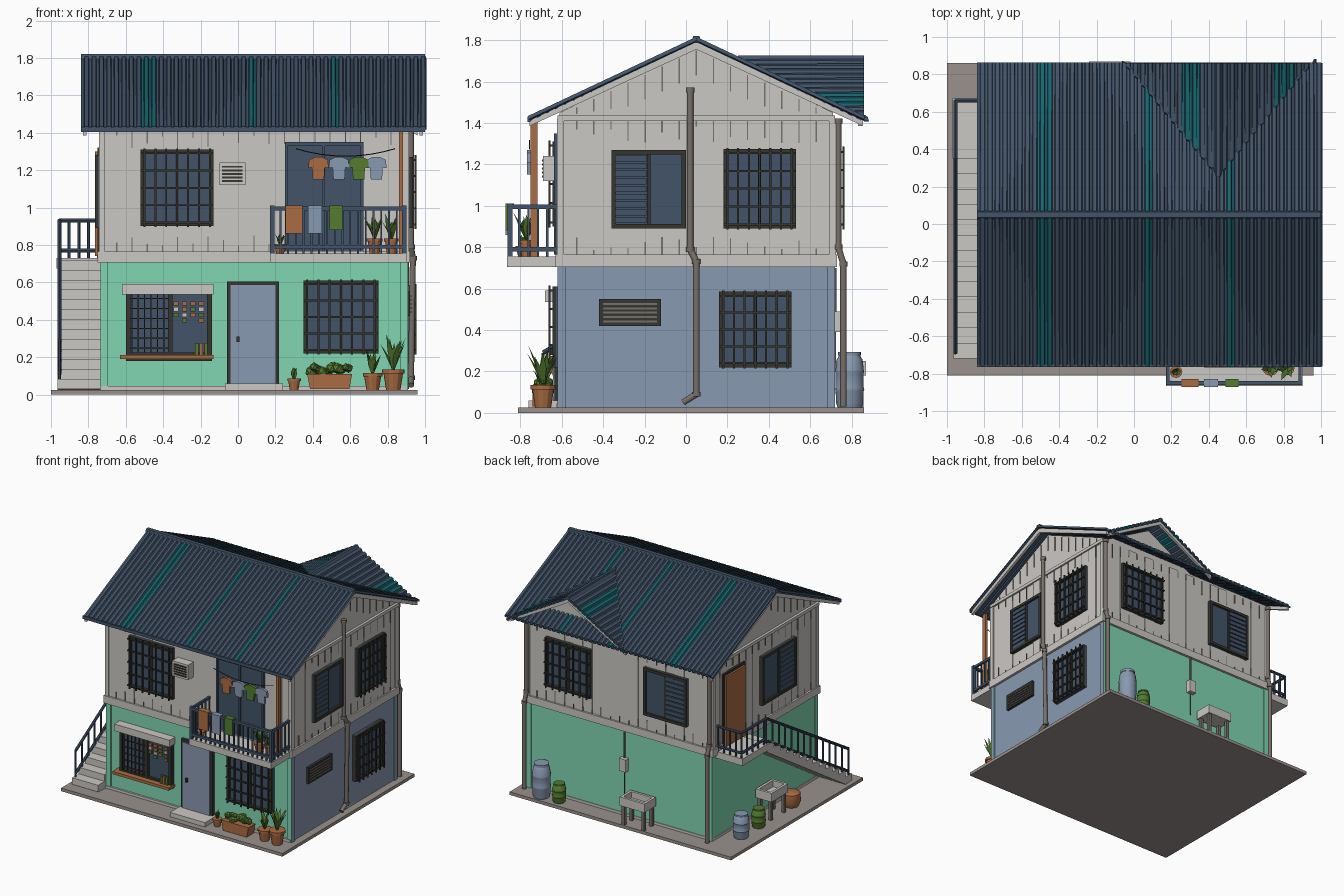
import bpy, bmesh, math, random
from mathutils import Vector

if "Cube" in bpy.data.objects:
    bpy.data.objects.remove(bpy.data.objects["Cube"])
random.seed(4)

COL = dict(siding=(.60, .58, .55), mint=(.22, .67, .45), blue=(.25, .32, .44), navy=(.055, .088, .14),
           teal=(.01, .13, .16), frame=(.035, .035, .03), orange=(.40, .15, .055), green=(.09, .20, .03),
           pipe=(.19, .165, .145), slab=(.32, .285, .265))
MAT = {}
for k, c in COL.items():
    MAT[k] = bpy.data.materials.new(k)
    MAT[k].diffuse_color = (*c, 1)

WALL = {'front': (0, -1, -.61), 'back': (0, 1, .71), 'right': (1, 1, .9), 'left': (1, -1, -.73)}


class Part:
    """Collects coloured primitives into one mesh object."""
    def __init__(self, name):
        self.name, self.bm, self.mats = name, bmesh.new(), []

    def m(self, k):
        if k not in self.mats:
            self.mats.append(k)
        return self.mats.index(k)

    def face(self, vs, k):
        self.bm.faces.new(vs).material_index = self.m(k)

    def prism(self, pts, axis, a, b, k):
        def at(p, t):
            c = list(p)
            c.insert(axis, t)
            return self.bm.verts.new(c)
        A, B = [at(p, a) for p in pts], [at(p, b) for p in pts]
        self.face(A, k)
        self.face(B[::-1], k)
        for i in range(len(pts)):
            self.face((A[i - 1], A[i], B[i], B[i - 1]), k)

    def box(self, x0, x1, y0, y1, z0, z1, k):
        self.prism([(x0, y0), (x1, y0), (x1, y1), (x0, y1)], 2, z0, z1, k)

    def wbox(self, side, u0, u1, d0, d1, v0, v1, k):
        ax, s, o = WALL[side]
        a, b = sorted((o + s * d0, o + s * d1))
        self.box(*((a, b, u0, u1) if ax else (u0, u1, a, b)), v0, v1, k)

    def rings(self, items, k, n=12):
        """Loft circles given as (centre, direction, radius)."""
        R = []
        for c, d, r in items:
            q = Vector((0, 0, 1)).rotation_difference(Vector(d))
            R.append([self.bm.verts.new(Vector(c) + q @ Vector((r * math.cos(2 * math.pi * i / n),
                      r * math.sin(2 * math.pi * i / n), 0))) for i in range(n)])
        for A, B in zip(R, R[1:]):
            for i in range(n):
                self.face((A[i - 1], A[i], B[i], B[i - 1]), k)
        self.face(R[0][::-1], k)
        self.face(R[-1], k)

    def rod(self, p, q, r, k, n=8):
        d = Vector(q) - Vector(p)
        self.rings([(p, d, r), (q, d, r)], k, n)

    def lathe(self, x, y, prof, k, n=16):
        self.rings([((x, y, z), (0, 0, 1), r) for z, r in prof], k, n)

    def done(self, smooth=False):
        bmesh.ops.recalc_face_normals(self.bm, faces=self.bm.faces)
        me = bpy.data.meshes.new(self.name)
        self.bm.to_mesh(me)
        ob = bpy.data.objects.new(self.name, me)
        bpy.context.collection.objects.link(ob)
        for k in self.mats:
            me.materials.append(MAT[k])
        if smooth:
            bpy.context.view_layer.objects.active = ob
            ob.select_set(True)
            bpy.ops.object.shade_smooth_by_angle(angle=math.radians(40))
            ob.select_set(False)
        return ob


# Base slab, door step and ground floor walls (right side blue)
p = Part('base_slab'); p.box(-1, .96, -.81, .86, 0, .025, 'slab'); p.done()
p = Part('door_step'); p.box(-.07, .24, -.76, -.6, .025, .06, 'siding'); p.done()
p = Part('ground_floor_walls')
p.box(-.73, .9, -.61, .71, .025, .72, 'mint')
for x in (-.735, .87):
    for y in (-.62, .68):
        p.box(x, x + .04, y, y + .04, .025, .72, 'mint')
bi = p.m('blue')
bmesh.ops.recalc_face_normals(p.bm, faces=p.bm.faces)
for f in p.bm.faces:
    if f.normal.x > .9 and f.calc_center_median().x > .8:
        f.material_index = bi
p.done()
p = Part('plinth'); p.box(-.735, .9, -.625, .715, .025, .045, 'siding'); p.done()
p = Part('floor_belt'); p.box(-.75, .92, -.63, .73, .705, .765, 'siding'); p.done()

# Upper storey with gable ends and rear cross gable
p = Part('upper_walls')
p.prism([(-.61, .75), (.71, .75), (.71, 1.45), (.05, 1.765), (-.61, 1.45)], 0, -.73, .9, 'siding')
p.prism([(.0, 1.40), (.9, 1.40), (.9, 1.43), (.45, 1.68), (.0, 1.43)], 1, .3, .71, 'siding')
p.done()
p = Part('siding_planks')
for side, (ax, s, o) in WALL.items():
    lo, hi = (-.61, .71) if ax else (-.73, .9)
    n = round((hi - lo) / .082)
    w = (hi - lo) / n
    for i in range(n):
        u = lo + i * w
        p.wbox(side, u, u + w, 0, random.uniform(.003, .01), .765, 1.43, 'siding')
        top = random.uniform(.03, .12)
        p.wbox(side, u - .003, u + .003, 0, .0115, 1.42 - top, 1.42, 'pipe')
        p.wbox(side, u - .003, u + .003, 0, .0115, .765, .765 + random.uniform(.02, .09), 'pipe')
        if ax and i:
            zt = 1.75 - abs(u - .05) * .475
            p.wbox(side, u - .003, u + .003, 0, .005, zt - min(.12, (zt - 1.43) * .7), zt, 'pipe')
    if ax:
        p.wbox(side, lo - .01, hi + .01, 0, .02, 1.41, 1.435, 'siding')
    for u in (lo - .012, hi - .02):
        p.wbox(side, u, u + .032, 0, .014, .765, 1.42, 'siding')
p.done()


# Corrugated roof sheets with teal stripes
def sheet(name, x0, x1, lowf, highf, stripes):
    p = Part(name)
    n = round((x1 - x0) / .04)
    cols = []
    for i in range(n):
        for t, h in ((0, 0), (.5, 0), (.6, .014), (.9, .014)):
            cols.append((x0 + (i + t) * (x1 - x0) / n, h))
    cols.append((x1, 0))
    V = [[p.bm.verts.new(f(x, h)) for f in (lowf, highf)] for x, h in cols]
    for A, B in zip(V, V[1:]):
        xm = (A[0].co.x + B[0].co.x) / 2
        p.face((A[0], B[0], B[1], A[1]), 'teal' if any(a < xm < b for a, b in stripes) else 'navy')
    sol = p.done().modifiers.new('thick', 'SOLIDIFY')
    sol.thickness, sol.offset = .014, 0


ST = [(-.53, -.445), (.06, .1), (.49, .535)]
sheet('main_roof_front', -.84, 1, lambda x, h: (x, -.76, 1.415 + h), lambda x, h: (x, .05, 1.795 + h), ST)
sheet('main_roof_back', -.84, 1, lambda x, h: (x, .86, 1.415 + h), lambda x, h: (x, .05, 1.795 + h), ST)
cz = lambda x: 1.705 - .57 * abs(x - .45)
sheet('cross_gable_roof', -.06, .97, lambda x, h: (x, .86, cz(x) + h),
      lambda x, h: (x, .05 + (1.80 - cz(x)) / .47, cz(x) + h), [(.25, .35), (.75, .85)])
p = Part('ridge_caps')
p.prism([(.025, 1.785), (.035, 1.82), (.065, 1.82), (.075, 1.785)], 0, -.84, 1, 'navy')
p.prism([(.425, 1.70), (.44, 1.725), (.46, 1.725), (.475, 1.70)], 1, .25, .86, 'navy')
p.box(-.84, 1, -.765, -.75, 1.405, 1.43, 'navy')
p.done()
p = Part('barge_boards')
for x in (-.83, .97):
    p.prism([(-.755, 1.41), (.05, 1.79), (.855, 1.41), (.855, 1.385), (.05, 1.755), (-.755, 1.385)], 0, x, x + .02, 'siding')
p.prism([(-.06, 1.41), (.45, 1.70), (.96, 1.41), (.96, 1.385), (.45, 1.67), (-.06, 1.385)], 1, .83, .85, 'siding')
p.done()


# Windows: barred cages, shutters
def window(name, side, u0, u1, v0, v1, kind):
    p = Part(name)
    f = .022
    W = lambda *a: p.wbox(side, *a)
    W(u0, u1, 0, .018, v0, v1, 'navy')
    for a, b in ((u0, u0 + f), (u1 - f, u1)):
        W(a, b, 0, .035, v0, v1, 'frame')
    for a, b in ((v0, v0 + f), (v1 - f, v1)):
        W(u0, u1, 0, .035, a, b, 'frame')
    um = (u0 + u1) / 2
    W(um - .008, um + .008, 0, .026, v0, v1, 'frame')
    if kind == 'bars':
        for i in range(7):
            u = u0 + .02 + (u1 - u0 - .04) * i / 6
            W(u - .005, u + .005, .045, .055, v0 - .005, v1 + .005, 'frame')
        for i in range(5):
            v = v0 + .02 + (v1 - v0 - .04) * i / 4
            W(u0, u1, .04, .05, v - .005, v + .005, 'frame')
            for u in (u0, u1 - .01):
                W(u, u + .01, 0, .05, v - .005, v + .005, 'frame')
    else:
        n = 9
        for i in range(n):
            v = v0 + f + (v1 - v0 - 2 * f) * i / n
            W(u0 + f, um - .01, .015, .03, v + .004, v + (v1 - v0) / n * .8, 'navy')
    p.done()


window('upper_front_window', 'front', -.52, -.13, .9, 1.31, 'bars')
window('lower_front_window', 'front', .35, .75, .22, .61, 'bars')
window('upper_right_window', 'right', .18, .53, .89, 1.275, 'bars')
window('upper_right_shutter', 'right', -.36, 0, .89, 1.27, 'shutter')
window('lower_right_window', 'right', .16, .51, .22, .585, 'bars')
window('upper_back_window', 'back', .33, .73, .89, 1.28, 'bars')
window('upper_back_shutter', 'back', -.52, -.14, .89, 1.27, 'shutter')
window('upper_left_shutter', 'left', -.31, .12, .89, 1.28, 'shutter')
p = Part('right_wall_vent')
p.wbox('right', -.42, -.12, 0, .02, .42, .55, 'frame')
for i in range(5):
    p.wbox('right', -.40, -.14, .02, .027, .437 + i * .021, .447 + i * .021, 'pipe')
p.done()
p = Part('air_vent_box')
p.wbox('front', -.1, .04, 0, .08, 1.12, 1.24, 'siding')
for i in range(5):
    p.wbox('front', -.085, .025, .08, .086, 1.137 + i * .019, 1.147 + i * .019, 'frame')
p.done()

# Doors
p = Part('front_door')
p.wbox('front', -.06, .22, 0, .025, .055, .605, 'frame')
p.wbox('front', -.04, .2, .025, .033, .06, .585, 'blue')
p.wbox('front', -.008, .008, .03, .05, .28, .31, 'frame')
p.done()
p = Part('balcony_doors')
p.wbox('front', .25, .67, 0, .018, .765, 1.35, 'navy')
for u in (.25, .45, .655):
    p.wbox('front', u, u + .015, 0, .028, .765, 1.35, 'navy')
p.wbox('front', .25, .67, 0, .028, 1.33, 1.35, 'navy')
p.done()
p = Part('landing_door')
p.wbox('left', .32, .60, 0, .02, .74, 1.32, 'frame')
p.wbox('left', .34, .58, .02, .035, .74, 1.30, 'orange')
p.done()

# Shop window with counter, awning and hanging goods
p = Part('shop_window')
p.wbox('front', -.60, -.14, 0, .012, .2, .54, 'navy')
for u in (-.60, -.375, -.165):
    p.wbox('front', u, u + .025, 0, .035, .2, .54, 'frame')
p.wbox('front', -.60, -.14, 0, .035, .18, .225, 'frame')
p.wbox('front', -.63, -.13, 0, .08, .19, .212, 'orange')
p.wbox('front', -.62, -.13, 0, .07, .535, .59, 'siding')
for i in range(6):
    p.wbox('front', -.57 + i * .034, -.564 + i * .034, .02, .028, .22, .54, 'frame')
    p.wbox('front', -.58, -.37, .018, .026, .245 + i * .053, .251 + i * .053, 'frame')
for i in range(4):
    for j in range(3 + (i % 2)):
        u, v = -.345 + i * .045, .475 - j * .03
        p.wbox('front', u, u + .028, .02, .029, v, v + .022, ('orange', 'green', 'siding')[(i + 2 * j) % 3 if j else 0])
for i in range(3):
    p.wbox('front', -.23 + i * .025, -.212 + i * .025, .03, .05, .212, .275, ('green', 'orange', 'green')[i])
p.done()

# Balcony: slab, railing, post, towels, clothesline
p = Part('balcony_slab'); p.box(.17, .9, -.865, -.6, .705, .755, 'siding'); p.done()
p = Part('balcony_railing')
for z in (.79, .995):
    p.box(.175, .895, -.86, -.84, z - .01, z + .01, 'navy')
    for x in (.175, .88):
        p.box(x, x + .016, -.85, -.62, z - .01, z + .01, 'navy')
for i in range(18):
    x = .18 + i * .0415
    p.box(x, x + .01, -.855, -.845, .755, .995, 'navy')
for x in (.172, .876):
    p.box(x, x + .024, -.862, -.838, .755, 1.01, 'navy')
    for i in range(5):
        p.box(x + .006, x + .016, -.81 + i * .045, -.80 + i * .045, .755, .995, 'navy')
p.done()
p = Part('balcony_post'); p.box(.862, .882, -.75, -.717, .755, 1.42, 'orange'); p.done()
p = Part('railing_towels')
for x0, x1, z, k in ((.255, .345, .86, 'orange'), (.375, .45, .86, 'blue'), (.49, .56, .88, 'green')):
    p.box(x0, x1, -.872, -.862, z, 1.01, k)
    p.box(x0, x1, -.87, -.83, 1.005, 1.012, k)
p.done()
p = Part('clothesline')
L = [(.31 + .53 * i / 8, -.755, 1.315 - .04 * (1 - (i / 4 - 1) ** 2)) for i in range(9)]
for a, b in zip(L, L[1:]):
    p.rod(a, b, .003, 'frame', 5)
for x, k in ((.43, 'orange'), (.54, 'blue'), (.645, 'green'), (.74, 'blue')):
    p.prism([(x + s * a, z) for s, a, z in ((-1, .03, 1.15), (-1, .034, 1.215), (-1, .055, 1.21), (-1, .05, 1.255), (-1, .02, 1.27),
            (1, .02, 1.27), (1, .05, 1.255), (1, .055, 1.21), (1, .034, 1.215), (1, .03, 1.15))], 1, -.768, -.748, k)
p.done()

# Outside stair, landing and railing
N, DY, DZ = 13, 1.07 / 13, .69 / 13
p = Part('outside_stairs')
prof = []
for i in range(N):
    prof += [(-.72 + i * DY, .03 + i * DZ), (-.72 + i * DY, .03 + (i + 1) * DZ)]
prof += [(.35, .72), (.35, .66), (-.64, .025)]
p.prism(prof, 0, -.965, -.735, 'siding')
p.box(-.97, -.73, .35, .67, .675, .73, 'siding')
p.done()
p = Part('stair_railing')
X = -.955
for h in (.05, .23):
    p.rod((X, -.69, .06 + h), (X, .35, .70 + h), .011, 'navy')
for i in range(N + 1):
    y, z = -.69 + i * .08, .06 + i * .0492
    p.rod((X, y, z), (X, y, z + .23), .008, 'navy', 6)
for z in (.77, .93):
    p.rod((X, .35, z), (X, .66, z), .011, 'navy')
    p.rod((X, .66, z), (-.74, .66, z), .011, 'navy')
for i in range(5):
    p.rod((X, .38 + i * .07, .73), (X, .38 + i * .07, .93), .008, 'navy', 6)
    p.rod((X + i * .052, .66, .73), (X + i * .052, .66, .93), .008, 'navy', 6)
p.done(True)

# Downpipes with collars
p = Part('downpipes')
for pts in ([(.925, .02, 1.56), (.925, .02, .79), (.935, .05, .73), (.925, .05, .09), (.925, -.015, .05)],
            [(.9, .735, 1.41), (.9, .735, .8), (.9, .76, .72), (.9, .76, .03)],
            [(-.72, .735, 1.41), (-.72, .735, .8), (-.72, .76, .72), (-.72, .76, .03)]):
    for a, b in zip(pts, pts[1:]):
        p.rod(a, b, .016, 'pipe', 10)
    for x, y, z in pts[:-1]:
        p.rod((x, y, z - .012), (x, y, z + .012), .021, 'pipe', 10)
p.done(True)
p = Part('meter_box')
p.box(.01, .07, .71, .75, .39, .49, 'siding')
p.rod((.04, .72, .49), (.04, .72, .7), .007, 'pipe')
p.rod((.04, .72, .2), (.04, .72, .39), .005, 'pipe')
p.done()


# Wash sinks on legs
def sink(name, x0, x1, y0, y1):
    p = Part(name)
    p.box(x0, x1, y0, y1, .18, .2, 'siding')
    for a in ((x0, x0 + .02, y0, y1), (x1 - .02, x1, y0, y1), (x0, x1, y0, y0 + .02), (x0, x1, y1 - .02, y1)):
        p.box(*a, .19, .25, 'siding')
    for x in (x0 + .01, x1 - .035):
        for y in (y0 + .01, y1 - .035):
            p.box(x, x + .025, y, y + .025, .025, .18, 'pipe')
    p.done()


sink('back_sink', -.24, -.02, .725, .868)
sink('side_sink', -.89, -.75, -.02, .19)

# Barrels and side basket
p = Part('barrels')
for x, y, r, h, k in ((.727, .79, .068, .27, 'blue'), (.57, .79, .05, .15, 'green'), (-.86, .53, .06, .19, 'blue'), (-.86, .31, .052, .15, 'green')):
    p.lathe(x, y, [(.025 + h * a, r * b) for a, b in ((0, .85), (.08, .95), (.3, 1), (.33, 1.04), (.36, 1), (.62, 1),
            (.65, 1.04), (.68, 1), (.86, .92), (.93, .75), (.93, .82), (1, .82))], k)
p.lathe(-.85, -.12, [(.025, .05), (.07, .07), (.13, .065), (.14, .05)], 'orange')
p.done(True)


# Potted plants
def plant(p, x, y, z, r, h, n, leaf):
    p.lathe(x, y, [(z, r * .7), (z + h * .8, r * .95), (z + h * .8, r * 1.1), (z + h, r * 1.1)], 'orange', 12)
    for i in range(n):
        a = 2.4 * i
        d, s = Vector((math.cos(a), math.sin(a), 0)), Vector((-math.sin(a), math.cos(a), 0))
        l, sp = leaf * random.uniform(.65, 1), random.uniform(.15, .55)
        c = Vector((x, y, z + h * .9))
        q = [c - s * .006, c + s * .006, c + d * l * sp * .45 + s * .016 + Vector((0, 0, l * .55)), c + d * l * sp + Vector((0, 0, l)),
             c + d * l * sp * .45 - s * .016 + Vector((0, 0, l * .55))]
        p.face([p.bm.verts.new(v) for v in q], 'green')


p = Part('potted_plants')
for a in ((.72, -.69, .025, .048, .09, 10, .14), (.83, -.69, .025, .055, .11, 12, .2), (.3, -.69, .025, .033, .06, 9, .07),
          (.225, -.79, .755, .03, .05, 9, .06), (.73, -.77, .755, .038, .08, 11, .13), (.82, -.77, .755, .035, .08, 11, .14)):
    plant(p, *a)
p.prism([(.385, .03), (.595, .03), (.61, .11), (.37, .11)], 1, -.74, -.65, 'orange')
for i in range(14):
    g = bmesh.ops.create_icosphere(p.bm, subdivisions=1, radius=random.uniform(.022, .034))['verts']
    bmesh.ops.translate(p.bm, verts=g, vec=(.39 + i * .0155, -.695 + random.uniform(-.03, .03), .13 + random.uniform(-.01, .02)))
    for f in {f for v in g for f in v.link_faces}:
        f.material_index = p.m('green')
p.done()

for m in bpy.data.materials:
    if m.users and not m.is_grease_pencil:
        m.use_nodes = True
        m.node_tree.nodes["Principled BSDF"].inputs["Base Color"].default_value = m.diffuse_color
